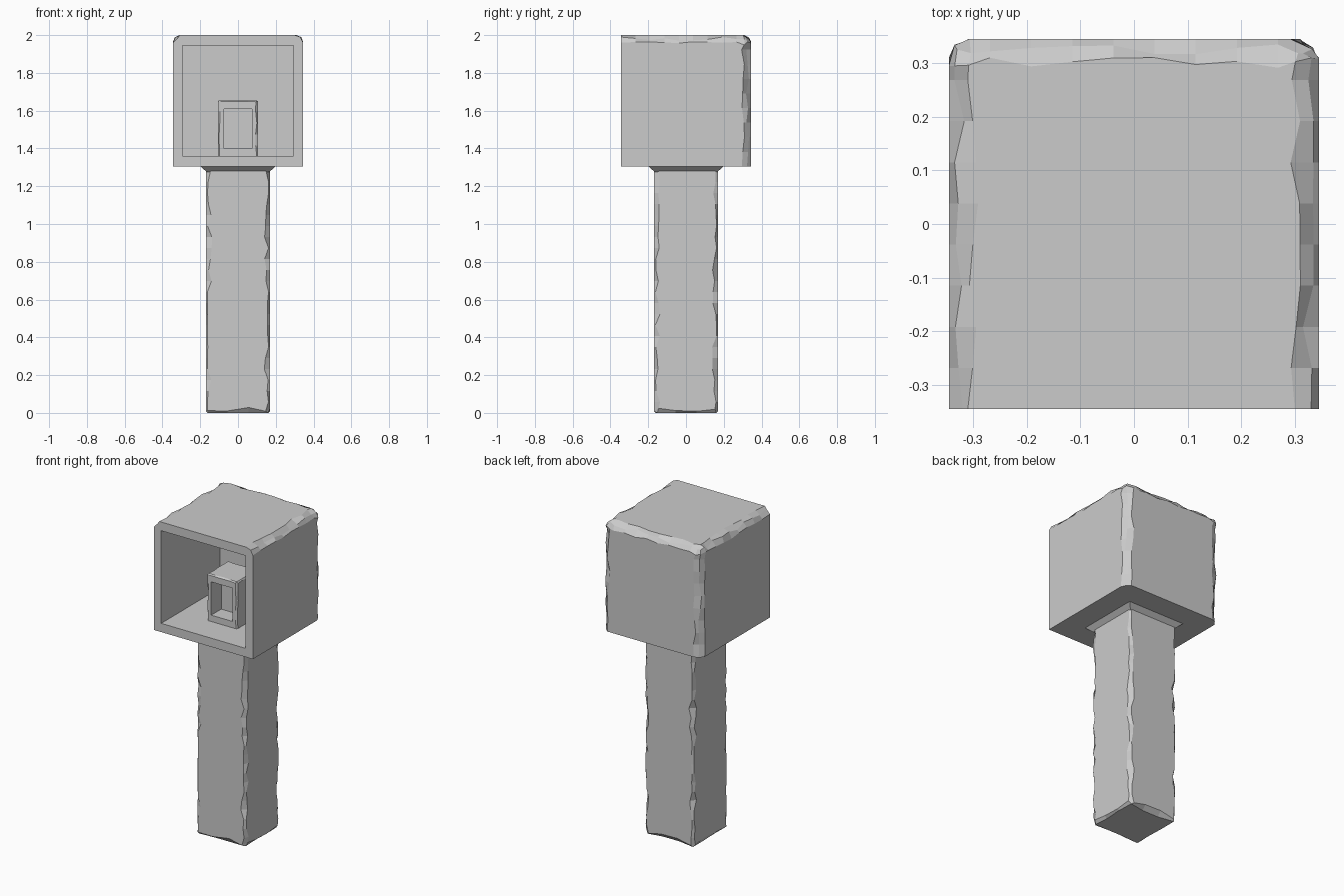
import bpy, bmesh, math, random
from mathutils import Vector

if "Cube" in bpy.data.objects:
    bpy.data.objects.remove(bpy.data.objects["Cube"])

random.seed(4)


def finish(name, bm, centre=(0, 0, 0)):
    bmesh.ops.recalc_face_normals(bm, faces=bm.faces)
    mesh = bpy.data.meshes.new(name)
    bm.to_mesh(mesh)
    bm.free()
    ob = bpy.data.objects.new(name, mesh)
    ob.location = centre
    bpy.context.collection.objects.link(ob)
    return ob


def block(name, lo, hi, steps=(1, 1, 1), bevel=0, chip=0, worn=lambda mid, half: True, segments=1):
    """Box whose chosen edges are bevelled and irregularly chipped."""
    lo, hi = Vector(lo), Vector(hi)
    half = (hi - lo) / 2
    bm = bmesh.new()
    bmesh.ops.create_cube(bm, size=2)
    for v in bm.verts:
        v.co = Vector(c * h for c, h in zip(v.co, half))
    # cuts along each axis give the worn edges something to wobble on
    for axis in range(3):
        normal = Vector((0, 0, 0))
        normal[axis] = 1
        for k in range(1, steps[axis]):
            point = normal * half[axis] * (2 * k / steps[axis] - 1)
            geom = bm.verts[:] + bm.edges[:] + bm.faces[:]
            bmesh.ops.bisect_plane(bm, geom=geom, plane_co=point, plane_no=normal)
    if bevel:
        edges = [e for e in bm.edges if e.calc_face_angle(0) > 1
                 and worn((e.verts[0].co + e.verts[1].co) / 2, half)]
        bmesh.ops.bevel(bm, geom=edges, offset=bevel, segments=segments,
                        profile=0.5, affect='EDGES')
        # slide bevel corners along the flat faces to look chipped
        for v in bm.verts:
            for i in range(3):
                gap = half[i] - abs(v.co[i])
                if 1e-4 < gap < bevel * 1.1:
                    v.co[i] -= math.copysign(random.random() ** 2 * chip, v.co[i])
    bmesh.ops.triangulate(bm, faces=[f for f in bm.faces if len(f.verts) > 4])
    return finish(name, bm, (lo + hi) / 2)


def hollow(ob, lo, hi):
    cutter = block("cutter", lo, hi)
    cutter.hide_render = True
    mod = ob.modifiers.new("hollow", 'BOOLEAN')
    mod.operation, mod.solver, mod.object = 'DIFFERENCE', 'EXACT', cutter
    bpy.context.view_layer.objects.active = ob
    bpy.ops.object.modifier_apply(modifier=mod.name)
    bpy.data.objects.remove(cutter)


# Square post with chipped upright edges
block("post", (-0.17, -0.17, 0), (0.17, 0.17, 1.28), (3, 3, 22), 0.008, 0.025,
      lambda m, h: abs(m.z) < h.z - 0.001 or m.z < 0)

# Flared collar under the head
bm = bmesh.new()
bmesh.ops.create_cone(bm, cap_ends=True, segments=4, radius1=0.165 * math.sqrt(2),
                      radius2=0.21 * math.sqrt(2), depth=0.04)
for v in bm.verts:
    x, y = v.co.x, v.co.y
    # turn the cone so its sides line up with the post
    r = max(abs(x), abs(y), math.hypot(x, y))
    a = round((math.atan2(y, x) - math.pi / 4) / (math.pi / 2) + 0.01) * math.pi / 2 + math.pi / 4
    v.co.x, v.co.y = r * math.cos(a), r * math.sin(a)
finish("collar", bm, (0, 0, 1.295))

# Head: worn on the top and back edges, crisp at the front and underside
head = block("head", (-0.345, -0.345, 1.305), (0.345, 0.345, 2), (9, 9, 9), 0.035, 0.02,
             lambda m, h: m.y > -h.y + 0.001 and m.z > -h.z + 0.001, 2)
hollow(head, (-0.295, -0.5, 1.36), (0.295, 0.24, 1.945))

# Small lamp box standing inside the head
lamp = block("lamp_box", (-0.105, -0.16, 1.355), (0.105, 0.05, 1.655), (4, 4, 5), 0.005, 0.008,
             lambda m, h: m.z > -h.z + 0.001)
hollow(lamp, (-0.075, -0.3, 1.40), (0.075, -0.06, 1.61))
